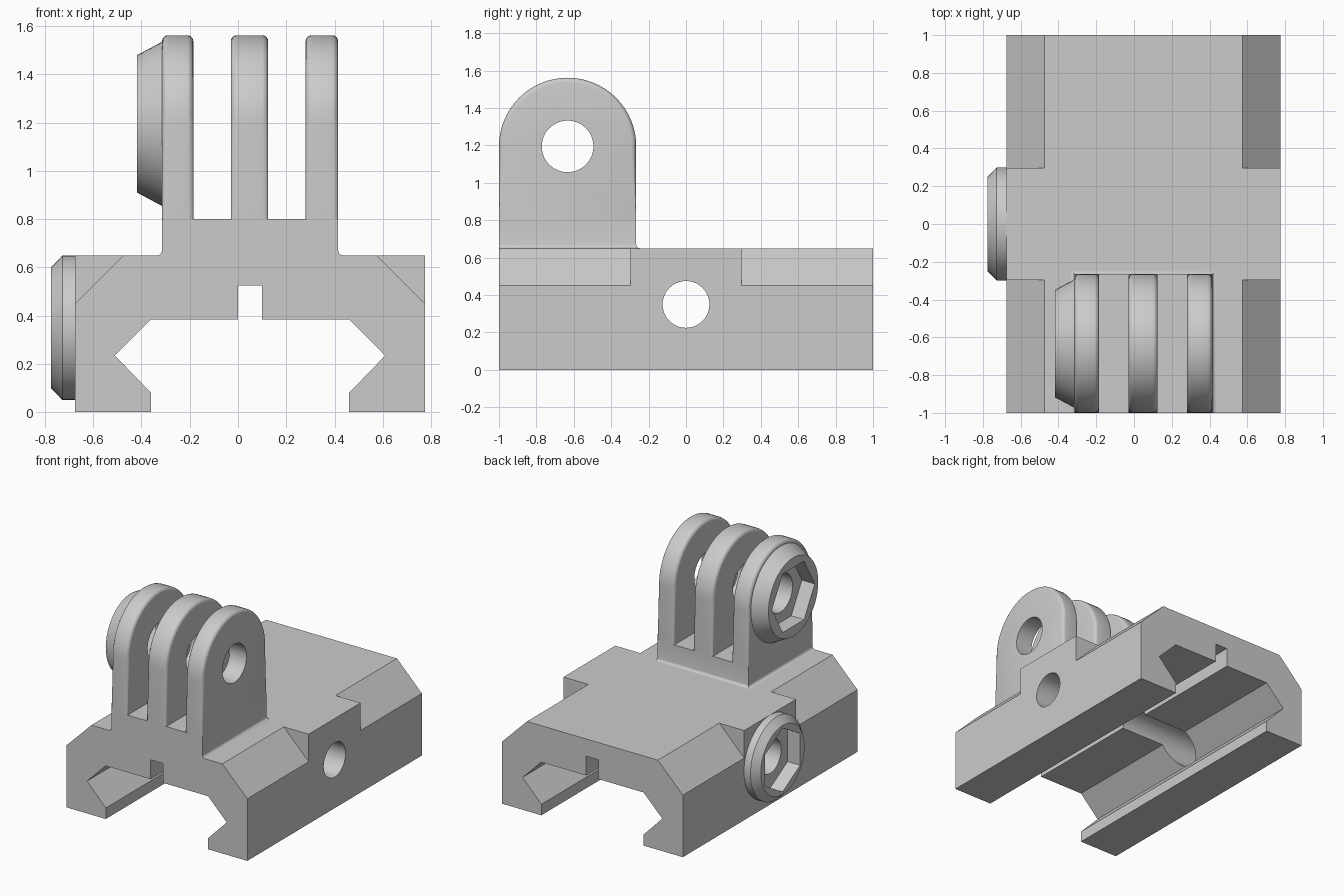
import bpy, bmesh
from math import pi, sin, cos
from mathutils import Vector, Matrix

cube = bpy.data.objects.get("Cube")
if cube:
    bpy.data.objects.remove(cube)

grey = bpy.data.materials.new("plain grey")
grey.use_nodes = True
colour = (0.6, 0.6, 0.6, 1)
grey.diffuse_color = colour
grey.node_tree.nodes["Principled BSDF"].inputs["Base Color"].default_value = colour


def loft(name, rings):
    """Closed solid through matching rings of points."""
    bm = bmesh.new()
    loops = [[bm.verts.new(p) for p in ring] for ring in rings]
    n = len(loops[0])
    for a, b in zip(loops, loops[1:]):
        for i in range(n):
            j = (i + 1) % n
            bm.faces.new((a[i], a[j], b[j], b[i]))
    bm.faces.new(loops[0])
    bm.faces.new(loops[-1])
    bmesh.ops.recalc_face_normals(bm, faces=bm.faces)
    mesh = bpy.data.meshes.new(name)
    bm.to_mesh(mesh)
    bm.free()
    obj = bpy.data.objects.new(name, mesh)
    bpy.context.collection.objects.link(obj)
    mesh.materials.append(grey)
    return obj


def disc(x, radius, y, z, sides, turn=0):
    angles = [turn + 2 * pi * i / sides for i in range(sides)]
    return [(x, y + radius * cos(a), z + radius * sin(a)) for a in angles]


def prism_y(name, outline, y0, y1):
    return loft(name, [[(x, y, z) for x, z in outline] for y in (y0, y1)])


def cut(target, cutter):
    cutter.hide_render = True
    cutter.hide_set(True)
    cutter.display_type = 'WIRE'
    mod = target.modifiers.new("cut", 'BOOLEAN')
    mod.operation = 'DIFFERENCE'
    mod.solver = 'EXACT'
    mod.object = cutter


def smooth(obj, degrees=35):
    bpy.ops.object.select_all(action='DESELECT')
    bpy.context.view_layer.objects.active = obj
    obj.select_set(True)
    bpy.ops.object.shade_smooth_by_angle(angle=degrees * pi / 180)


MID = 0.05                     # centre plane of the clamp in x
PIVOT_Y, PIVOT_Z, ARC = -0.633, 1.195, 0.367
BOLT_Z = 0.35

# Clamp body with dovetail channel and key slot
half = [(0.725, 0.65), (0.725, 0), (0.41, 0), (0.41, 0.08), (0.56, 0.235),
        (0.41, 0.385), (0.05, 0.385), (0.05, 0.525)]
outline = [(MID + x, z) for x, z in half] + [(MID - x, z) for x, z in reversed(half)]
body = prism_y("clamp_body", outline, -1, 1)

# Chamfered shoulders at the four corners
for side in (-1, 1):
    for end in (-1, 1):
        wedge = [(MID + side * x, z) for x, z in
                 ((0.525, 0.65), (0.725, 0.45), (0.925, 0.25), (0.925, 0.85), (0.325, 0.85))]
        cut(body, prism_y("shoulder_cutter", wedge, end * 0.297, end * 1.2))

# Cross bolt hole
cut(body, loft("cross_bolt_cutter", [disc(x, 0.125, 0, BOLT_Z, 48) for x in (-1, 1)]))
smooth(body)

# Filleted block under the fins, flush at the front
rings = []
steps = [(0.02, 0.64)]
for i in range(5):
    a = i / 4 * pi / 2
    steps.append((0.02 * (1 - sin(a)), 0.65 + 0.02 * (1 - cos(a))))
steps.append((0, 0.8))
for grow, z in steps:
    left, right, back = -0.315 - grow, 0.415 + grow, -0.266 + grow
    rings.append([(left, -1, z), (right, -1, z), (right, back, z), (left, back, z)])
fin_block = loft("fin_block", rings)
smooth(fin_block)

# Three fins with rounded tops whose edge rounding fades down the sides
ROUND, STEPS, ARC_STEPS = 0.025, 4, 32


def fin_ring(x, inset):
    ring = [(x, PIVOT_Y + ARC, 0.79)]
    for i in range(ARC_STEPS + 1):
        a = pi * i / ARC_STEPS
        r = ARC - inset
        ring.append((x, PIVOT_Y + r * cos(a), PIVOT_Z + r * sin(a)))
    ring.append((x, PIVOT_Y - ARC, 0.79))
    return ring


pivot_cutter = loft("pivot_cutter", [disc(x, 0.138, PIVOT_Y, PIVOT_Z, 48) for x in (-1, 1)])
for name, x0, x1 in (("right_fin", -0.315, -0.185),
                     ("middle_fin", -0.03, 0.125),
                     ("left_fin", 0.28, 0.415)):
    arc = [i / STEPS * pi / 2 for i in range(STEPS + 1)]
    sides = [(x0 + ROUND * (1 - cos(a)), ROUND * (1 - sin(a))) for a in arc]
    sides += [(x1 - ROUND * (1 - cos(a)), ROUND * (1 - sin(a))) for a in reversed(arc)]
    fin = loft(name, [fin_ring(x, inset) for x, inset in sides])
    cut(fin, pivot_cutter)
    smooth(fin)

# Nut bosses with hexagonal pockets
nut_boss = loft("pivot_nut_boss", [disc(x, r, PIVOT_Y, PIVOT_Z, 48)
                                   for x, r in ((-0.315, 0.34), (-0.418, 0.285))])
cut(nut_boss, loft("pivot_hex_cutter",
                   [disc(x, 0.245, PIVOT_Y, PIVOT_Z, 6) for x in (-0.6, -0.2)]))
smooth(nut_boss, 25)

bolt_boss = loft("cross_bolt_nut_boss", [disc(x, r, 0, BOLT_Z, 48) for x, r in
                                         ((-0.675, 0.3), (-0.727, 0.3), (-0.775, 0.25))])
cut(bolt_boss, loft("cross_bolt_hex_cutter",
                    [disc(x, 0.231, 0, BOLT_Z, 6, pi / 6) for x in (-0.9, -0.6)]))
smooth(bolt_boss, 25)
